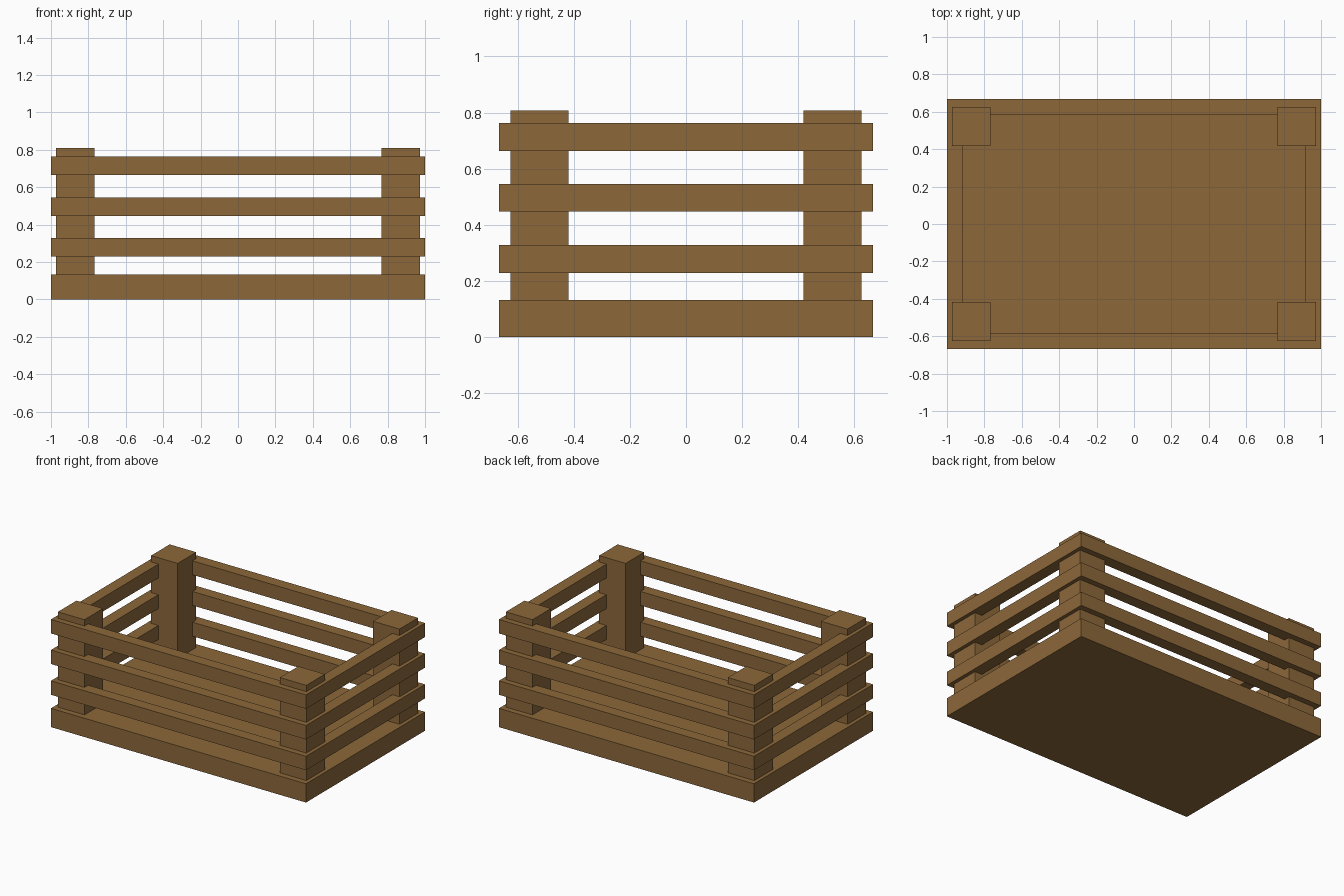
import bpy

if "Cube" in bpy.data.objects:
    bpy.data.objects.remove(bpy.data.objects["Cube"])

wood = bpy.data.materials.new("brown wood")
wood.diffuse_color = (0.262, 0.138, 0.042, 1)
wood.use_nodes = True
wood.node_tree.nodes["Principled BSDF"].inputs["Base Color"].default_value = wood.diffuse_color

HX, HY = 1.0, 0.667      # half width and half depth
T = 0.083                # slat thickness


def box(name, lo, hi):
    """Axis-aligned box between two corners."""
    bpy.ops.mesh.primitive_cube_add(size=1, location=[(a + b) / 2 for a, b in zip(lo, hi)])
    ob = bpy.context.object
    ob.name = name
    ob.scale = [b - a for a, b in zip(lo, hi)]
    bpy.ops.object.transform_apply(location=False, rotation=False, scale=True)
    ob.data.materials.append(wood)
    return ob


# Solid floor slab
box("crate_floor", (-HX, -HY, 0), (HX, HY, 0.133))

# Corner posts
for sx, xn in ((-1, "left"), (1, "right")):
    for sy, yn in ((-1, "front"), (1, "back")):
        cx, cy = sx * 0.87, sy * 0.522
        box(f"{yn}_{xn}_post", (cx - 0.104, cy - 0.104, 0.133), (cx + 0.104, cy + 0.104, 0.808))

# Three rings of slats; the short ones butt between the long ones
for i, z in enumerate((0.229, 0.447, 0.664), 1):
    top = z + 0.099
    box(f"front_slat_{i}", (-HX, -HY, z), (HX, -HY + T, top))
    box(f"back_slat_{i}", (-HX, HY - T, z), (HX, HY, top))
    box(f"left_slat_{i}", (-HX, -HY + T, z), (-HX + T, HY - T, top))
    box(f"right_slat_{i}", (HX - T, -HY + T, z), (HX, HY - T, top))
